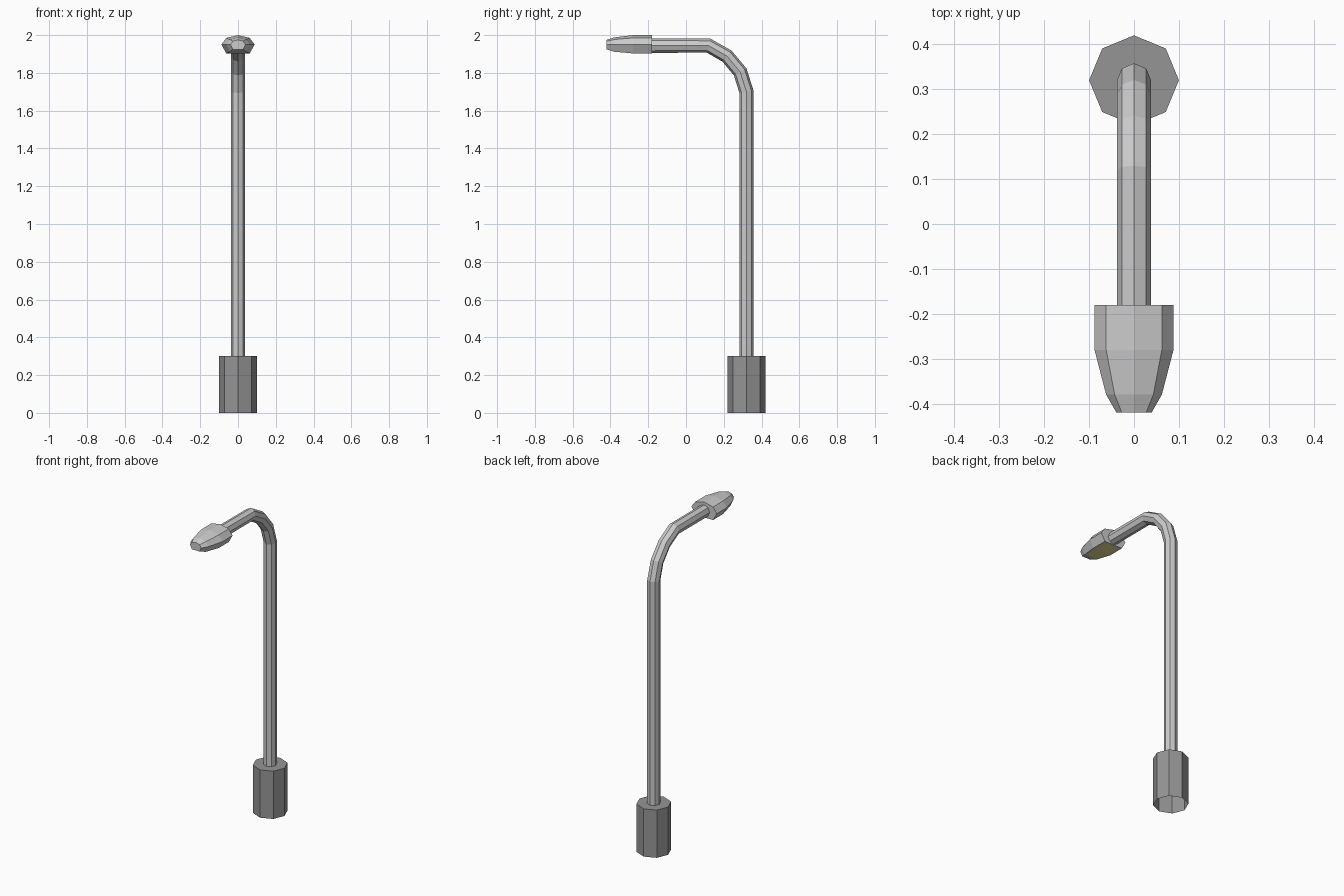
import bpy, bmesh, math
from mathutils import Vector

if "Cube" in bpy.data.objects:
    bpy.data.objects.remove(bpy.data.objects["Cube"])


def loft(name, rings, cap_start=True, cap_end=True):
    """Skin a list of closed rings into a flat-shaded object."""
    bm = bmesh.new()
    loops = [[bm.verts.new(p) for p in r] for r in rings]
    n = len(loops[0])
    for a, b in zip(loops, loops[1:]):
        for i in range(n):
            j = (i + 1) % n
            bm.faces.new((a[i], a[j], b[j], b[i]))
    if cap_start:
        bm.faces.new(loops[0][::-1])
    if cap_end:
        bm.faces.new(loops[-1])
    bmesh.ops.recalc_face_normals(bm, faces=bm.faces)
    me = bpy.data.meshes.new(name)
    bm.to_mesh(me)
    bm.free()
    ob = bpy.data.objects.new(name, me)
    bpy.context.collection.objects.link(ob)
    return ob


def material(name, color):
    m = bpy.data.materials.new(name)
    m.diffuse_color = color
    m.use_nodes = True
    m.node_tree.nodes["Principled BSDF"].inputs["Base Color"].default_value = m.diffuse_color
    return m


def octagon(centre, u, v, r):
    return [centre + r * (math.cos(k * math.pi / 4) * u + math.sin(k * math.pi / 4) * v)
            for k in range(8)]


X, Y = Vector((1, 0, 0)), Vector((0, 1, 0))

# Base: octagonal sleeve, open underneath
base = loft("base", [octagon(Vector((0, 0.32, z)), X, Y, 0.1) for z in (0, 0.3)],
            cap_start=False)
base.data.materials.append(material("dark_grey", (0.3, 0.3, 0.3, 1)))

# Pole: octagonal tube bending forward over the base
path = [Vector((0, y, z)) for y, z in
        ((0.32, 0.3), (0.32, 1.70), (0.287, 1.805), (0.217, 1.889),
         (0.12, 1.944), (-0.19, 1.944))]
rings = []
for i, p in enumerate(path):
    d_in = (p - path[i - 1]).normalized() if i else Vector((0, 0, 1))
    d_out = (path[i + 1] - p).normalized() if i < len(path) - 1 else d_in
    t = (d_in + d_out).normalized()
    rings.append(octagon(p, X, t.cross(X), 0.038))
loft("pole", rings, cap_start=False)

# Lamp head: flat-bottomed section tapering to the front
# y, half width, shoulder half width, bottom z, top z
sections = ((-0.18, 0.088, 0.062, 1.903, 2.0),
            (-0.28, 0.088, 0.062, 1.903, 2.0),
            (-0.38, 0.062, 0.043, 1.912, 1.988),
            (-0.42, 0.039, 0.027, 1.925, 1.975))
rings = []
for y, w, s, lo, hi in sections:
    mid = 1.95
    sh = mid + 0.7 * (hi - mid)
    rings.append([(w, y, mid), (s, y, sh), (0, y, hi), (-s, y, sh),
                  (-w, y, mid), (-s, y, lo), (s, y, lo)])
head = loft("lamp_head", rings)

# Light panel: inset into the underside of the head
head.data.materials.append(material("housing_grey", (0.55, 0.55, 0.55, 1)))
head.data.materials.append(material("light_yellow", (0.85, 0.75, 0.3, 1)))
bm = bmesh.new()
bm.from_mesh(head.data)
bm.faces.ensure_lookup_table()
panel = [f for f in bm.faces if f.normal.z < -0.8 and f.calc_center_median().y > -0.38]
bmesh.ops.inset_region(bm, faces=panel, thickness=0.012, depth=0)
for f in panel:
    f.material_index = 1
bm.to_mesh(head.data)
bm.free()
